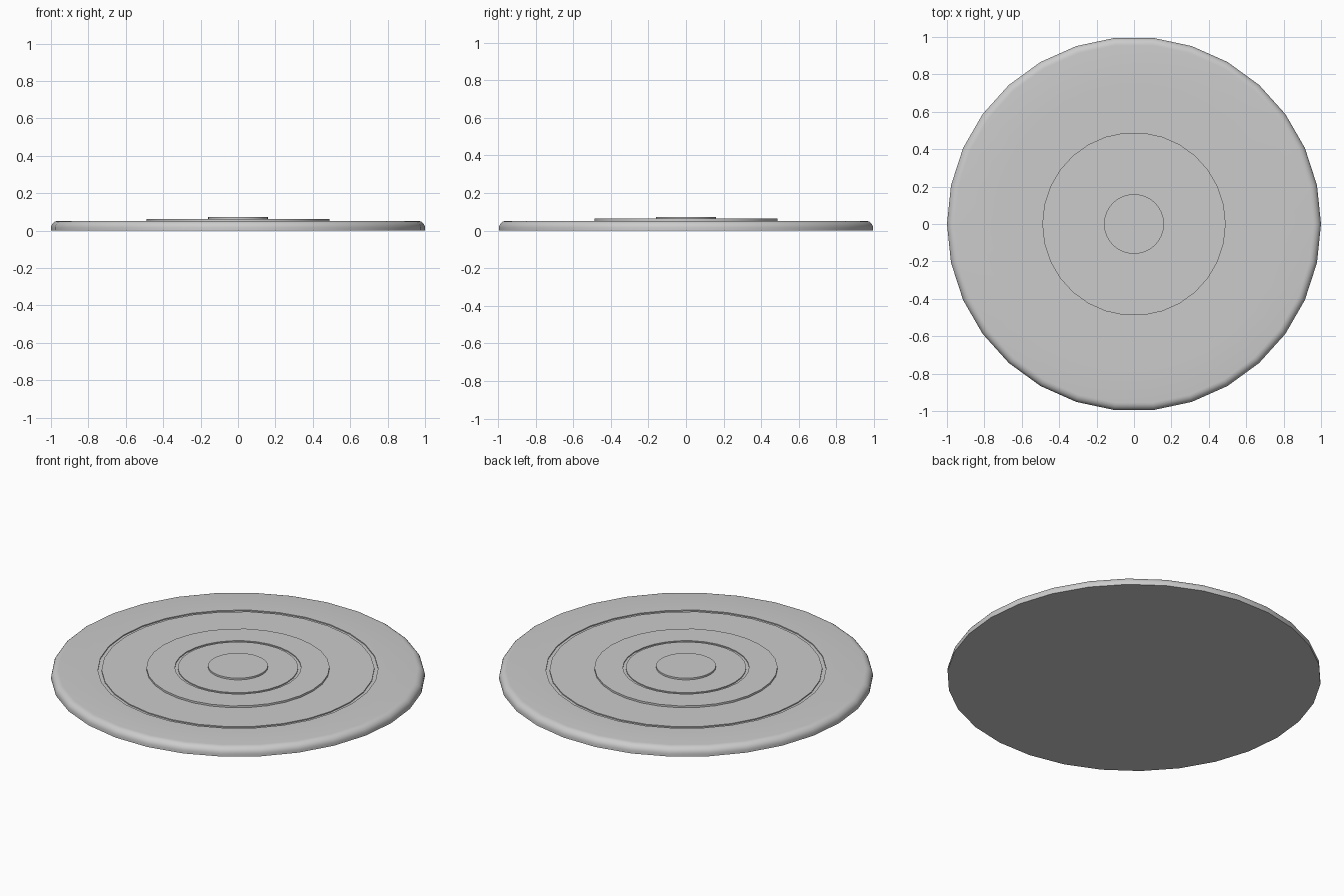
import bpy, bmesh, math

if "Cube" in bpy.data.objects:
    bpy.data.objects.remove(bpy.data.objects["Cube"])

SIDES = 30


def lathe(name, profile):
    """Revolve (radius, z) points around z; open ends are capped flat."""
    bm = bmesh.new()
    rings = []
    for r, z in profile:
        rings.append([bm.verts.new((r * math.cos(2 * math.pi * i / SIDES),
                                    r * math.sin(2 * math.pi * i / SIDES), z))
                      for i in range(SIDES)])
    for low, high in zip(rings, rings[1:]):
        for i in range(SIDES):
            j = (i + 1) % SIDES
            bm.faces.new((low[i], low[j], high[j], high[i]))
    bm.faces.new(rings[0][::-1])
    bm.faces.new(rings[-1])
    bmesh.ops.recalc_face_normals(bm, faces=bm.faces)
    mesh = bpy.data.meshes.new(name)
    bm.to_mesh(mesh)
    bm.free()
    obj = bpy.data.objects.new(name, mesh)
    bpy.context.collection.objects.link(obj)
    bpy.ops.object.select_all(action='DESELECT')
    obj.select_set(True)
    bpy.context.view_layer.objects.active = obj
    bpy.ops.object.shade_smooth_by_angle(angle=math.radians(30))
    return obj


def groove(outer, inner, top, depth):
    """Profile points for a narrow square channel."""
    return [(outer, top), (outer, top - depth), (inner, top - depth), (inner, top)]


# Base disc: flat underside, rounded upper rim, one ring groove
rim = [(0.96 + 0.04 * math.cos(math.radians(a)),
        0.015 + 0.037 * math.sin(math.radians(a))) for a in range(0, 91, 15)]
lathe("base_disc", [(1.0, 0.0)] + rim + groove(0.75, 0.73, 0.052, 0.006) + [(0.49, 0.052)])

# Raised middle tier with its own ring groove
lathe("middle_tier", [(0.49, 0.052), (0.49, 0.063)]
      + groove(0.338, 0.322, 0.063, 0.006) + [(0.16, 0.063)])

# Small raised centre
lathe("centre_button", [(0.16, 0.063), (0.16, 0.073)])
